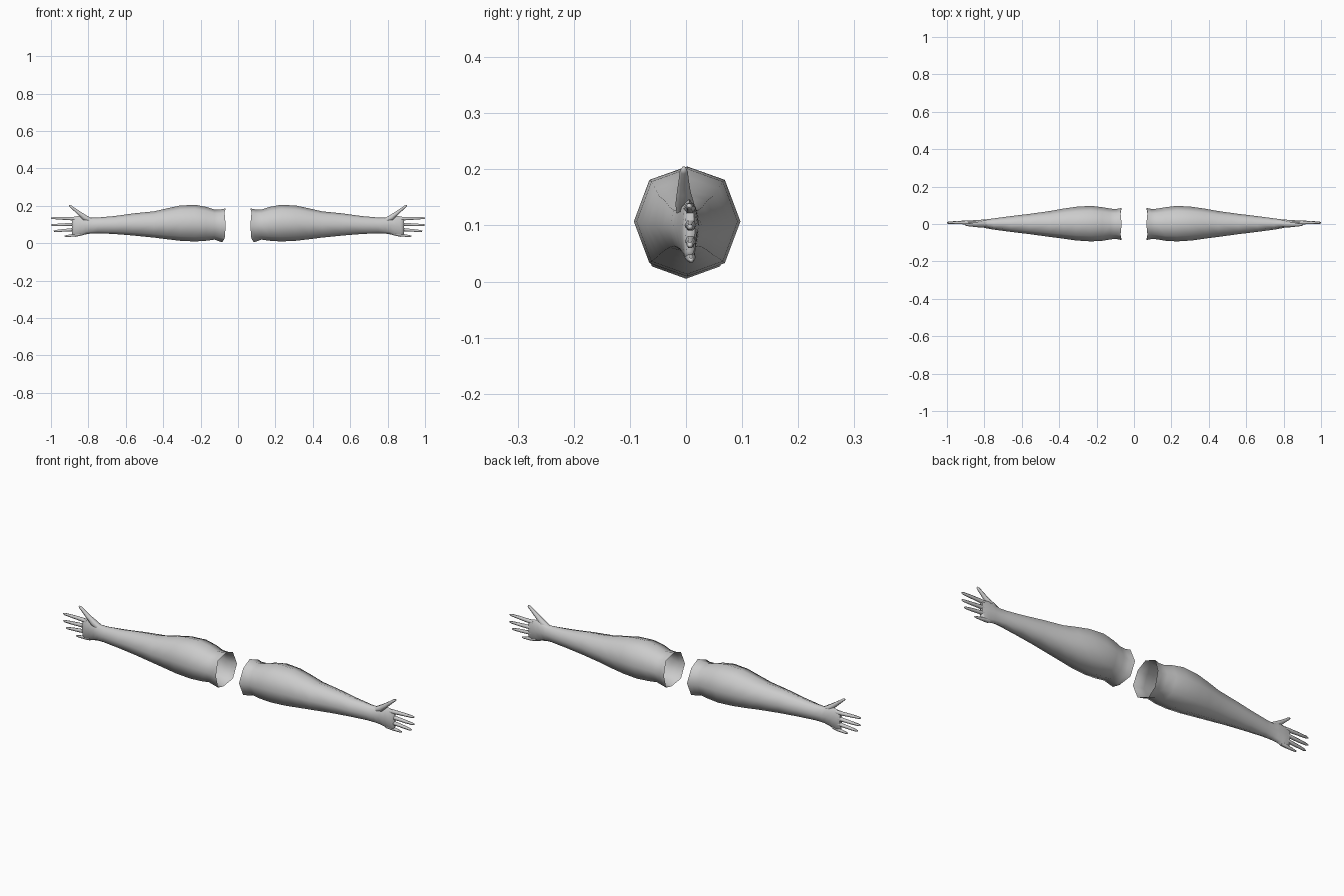
import bpy, bmesh, math
from mathutils import Vector

skin = bpy.data.materials.new("plain grey")
skin.diffuse_color = (0.6, 0.6, 0.6, 1)


def loft(name, rings, cap_start, smooth=80):
    """Skin a list of closed rings and close the far end."""
    bm = bmesh.new()
    loops = [[bm.verts.new(p) for p in ring] for ring in rings]
    n = len(loops[0])
    for a, b in zip(loops, loops[1:]):
        for i in range(n):
            j = (i + 1) % n
            bm.faces.new((a[i], a[j], b[j], b[i]))
    bm.faces.new(loops[-1])
    if cap_start:
        bm.faces.new(loops[0][::-1])
    bmesh.ops.recalc_face_normals(bm, faces=bm.faces)
    me = bpy.data.meshes.new(name)
    bm.to_mesh(me)
    bm.free()
    me.materials.append(skin)
    ob = bpy.data.objects.new(name, me)
    bpy.context.collection.objects.link(ob)
    bpy.ops.object.select_all(action='DESELECT')
    ob.select_set(True)
    bpy.context.view_layer.objects.active = ob
    bpy.ops.object.shade_smooth_by_angle(angle=math.radians(smooth))


# Arm sections: x, bottom, top, half width, y centre
ARM = [
    (0.070, 0.005, 0.186, 0.086, 0.000),
    (0.095, 0.008, 0.180, 0.080, 0.000),
    (0.125, 0.019, 0.179, 0.082, 0.000),
    (0.170, 0.013, 0.194, 0.090, 0.000),
    (0.230, 0.009, 0.205, 0.095, 0.002),
    (0.310, 0.013, 0.201, 0.090, 0.002),
    (0.380, 0.021, 0.186, 0.080, 0.002),
    (0.450, 0.030, 0.170, 0.069, 0.000),
    (0.560, 0.041, 0.159, 0.054, 0.000),
    (0.660, 0.049, 0.145, 0.042, 0.000),
    (0.750, 0.053, 0.137, 0.030, 0.000),
    (0.790, 0.051, 0.137, 0.024, 0.001),
    (0.815, 0.047, 0.145, 0.020, 0.003),
    (0.845, 0.039, 0.147, 0.016, 0.005),
    (0.870, 0.034, 0.143, 0.013, 0.006),
    (0.888, 0.042, 0.139, 0.009, 0.007),
]
# Finger and thumb paths: (x, y, z, radius) from the knuckle to the tip
DIGITS = {
    "index_finger": [(0.865, .006, .130, .011), (0.90, .008, .131, .0095),
                     (0.95, .007, .133, .008), (0.99, .006, .134, .006), (1.0, .006, .134, .003)],
    "middle_finger": [(0.865, .006, .101, .011), (0.90, .009, .100, .0095),
                      (0.95, .008, .098, .008), (0.99, .007, .097, .006), (1.0, .007, .097, .003)],
    "ring_finger": [(0.865, .006, .074, .011), (0.90, .009, .071, .009),
                    (0.94, .008, .068, .008), (0.975, .007, .065, .006), (0.985, .007, .064, .003)],
    "little_finger": [(0.845, .005, .049, .011), (0.875, .008, .043, .009),
                      (0.90, .009, .040, .007), (0.92, .009, .038, .005), (0.928, .009, .038, .003)],
    "thumb": [(0.785, .000, .118, .016), (0.82, -.002, .137, .017), (0.85, -.004, .161, .012),
              (0.875, -.004, .181, .009), (0.895, -.004, .197, .007), (0.903, -.004, .202, .004)],
}

for side, s in (("right", 1), ("left", -1)):
    # Open arm shell with a slanted, wavy shoulder rim
    rings = []
    for k, (x, zb, zt, w, yc) in enumerate(ARM):
        ring = []
        for i in range(8):
            a = i * math.pi / 4
            u, v = math.cos(a), math.sin(a)
            wave = 0
            if k == 0:
                wave = (-0.004, 0.002, -0.004, 0.002, -0.004, 0.001, 0.014, 0.001)[i]
            zc, h = (zb + zt) / 2, (zt - zb) / 2
            if 0 < abs(v) < 0.9:
                v *= 1.07
            ring.append((s * (x + wave), yc + w * u, zc + h * v))
        rings.append(ring)
    loft(side + "_arm", rings, False)

    # Tapered fingers and thumb
    for name, path in DIGITS.items():
        pts = [Vector(p[:3]) for p in path]
        rings = []
        for k, p in enumerate(pts):
            t = (pts[min(k + 1, len(pts) - 1)] - pts[max(k - 1, 0)]).normalized()
            across = Vector((0, 1, 0))
            up = t.cross(across).normalized()
            r = path[k][3]
            ring = []
            for i in range(6):
                a = i * math.pi / 3
                q = p + r * (math.cos(a) * across + math.sin(a) * up)
                ring.append((s * q.x, q.y, q.z))
            rings.append(ring)
        loft(side + "_" + name, rings, True)
